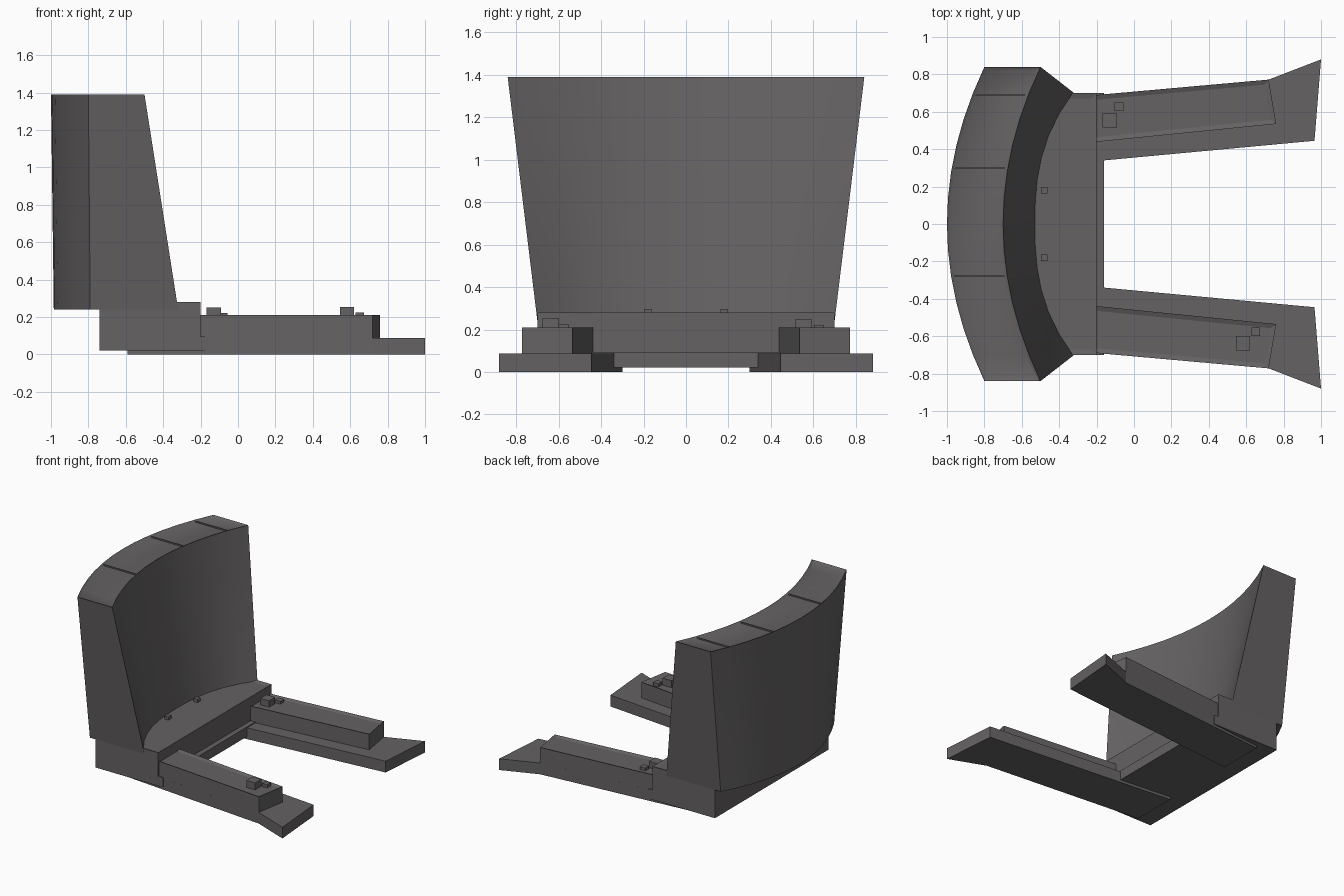
import bpy, bmesh

if "Cube" in bpy.data.objects:
    bpy.data.objects.remove(bpy.data.objects["Cube"])

mat = bpy.data.materials.new("dark_grey")
mat.diffuse_color = (0.13, 0.122, 0.126, 1)
mat.use_nodes = True
mat.node_tree.nodes["Principled BSDF"].inputs["Base Color"].default_value = mat.diffuse_color


def finish(bm, name):
    bmesh.ops.recalc_face_normals(bm, faces=bm.faces)
    me = bpy.data.meshes.new(name)
    bm.to_mesh(me)
    bm.free()
    me.materials.append(mat)
    ob = bpy.data.objects.new(name, me)
    bpy.context.collection.objects.link(ob)
    return ob


def recess(bm, faces, margin, depth):
    bm.normal_update()
    bmesh.ops.inset_region(bm, faces=faces, thickness=margin, use_even_offset=True)
    bmesh.ops.translate(bm, verts=list({v for f in faces for v in f.verts}), vec=(0, 0, -depth))


def prism(name, pts, z0, z1, margin=0, depth=0):
    """Extruded outline, optionally with a sunken top panel."""
    bm = bmesh.new()
    lo = [bm.verts.new((x, y, z0)) for x, y in pts]
    hi = [bm.verts.new((x, y, z1)) for x, y in pts]
    bm.faces.new(lo)
    top = bm.faces.new(hi)
    n = len(pts)
    for i in range(n):
        j = (i + 1) % n
        bm.faces.new((lo[i], lo[j], hi[j], hi[i]))
    bmesh.ops.recalc_face_normals(bm, faces=bm.faces)
    if margin:
        recess(bm, [top], margin, depth)
    return finish(bm, name)


def box(name, x0, x1, y0, y1, z0, z1, margin=0, depth=0):
    return prism(name, [(x0, y0), (x1, y0), (x1, y1), (x0, y1)], z0, z1, margin, depth)


def knob(name, x, y, size, z0, z1):
    h = size / 2
    return box(name, x - h, x + h, y - h, y + h, z0, z1)


# Curved, flaring back wall
N, ROWS = 12, 4
bm = bmesh.new()
outer, inner = [], []
for r in range(ROWS + 1):
    k = r / ROWS
    z = 0.24 + (1.39 - 0.24) * k
    orow, irow = [], []
    for i in range(N + 1):
        t = 2 * i / N - 1
        y = t * (0.70 + 0.14 * k)
        xo = -0.985 - 0.015 * k + (0.195 + 0.005 * k) * t * t
        lower = -0.525 + 0.205 * abs(t) ** 2.6
        upper = -0.70 + 0.20 * t * t
        orow.append(bm.verts.new((xo, y, z)))
        irow.append(bm.verts.new((lower + (upper - lower) * k, y, z)))
    outer.append(orow)
    inner.append(irow)
for r in range(ROWS):
    for i in range(N):
        for g in (outer, inner):
            bm.faces.new((g[r][i], g[r][i + 1], g[r + 1][i + 1], g[r + 1][i])).smooth = True
    for i in (0, N):
        bm.faces.new((outer[r][i], inner[r][i], inner[r + 1][i], outer[r + 1][i]))
top = []
for i in range(N):
    bm.faces.new((outer[0][i], outer[0][i + 1], inner[0][i + 1], inner[0][i]))
    top.append(bm.faces.new((outer[-1][i], outer[-1][i + 1], inner[-1][i + 1], inner[-1][i])))
bmesh.ops.recalc_face_normals(bm, faces=bm.faces)
recess(bm, top, 0.018, 0.012)
wall = finish(bm, "back_wall")
bpy.context.view_layer.objects.active = wall
wall.select_set(True)
bpy.ops.object.shade_smooth_by_angle(angle=0.6)

# Thin dividers in the sunken wall top
for y in (0.69, 0.30, -0.28):
    t = y / 0.84
    box("wall_top_divider", -0.985 + 0.2 * t * t, -0.715 + 0.2 * t * t,
        y - 0.004, y + 0.004, 1.37, 1.388)

# Base block and front ledge
box("base_block", -0.74, -0.20, -0.70, 0.70, 0.02, 0.28, 0.03, 0.008)
box("base_ledge", -0.21, -0.16, -0.70, 0.70, 0.02, 0.095)
for y in (-0.18, 0.18):
    knob("base_knob", -0.48, y, 0.036, 0.265, 0.297)

# Two splayed legs with flared feet
foot = [(-0.59, 0.30), (0.965, 0.445), (1.0, 0.88), (0.72, 0.772), (-0.20, 0.69), (-0.59, 0.655)]
rail = [(-0.22, 0.437), (0.76, 0.535), (0.72, 0.772), (-0.22, 0.688)]
for s in (-1, 1):
    prism("leg_foot", [(x, s * y) for x, y in foot], 0.0, 0.088)
    prism("leg_rail", [(x, s * y) for x, y in rail], 0.08, 0.21, 0.025, 0.01)

# Small blocks on the rails
knob("rail_knob_large", -0.13, 0.553, 0.076, 0.19, 0.25)
knob("rail_knob_small", -0.08, 0.627, 0.046, 0.19, 0.222)
knob("rail_knob_large", 0.583, -0.637, 0.076, 0.19, 0.254)
knob("rail_knob_small", 0.65, -0.577, 0.046, 0.19, 0.225)
